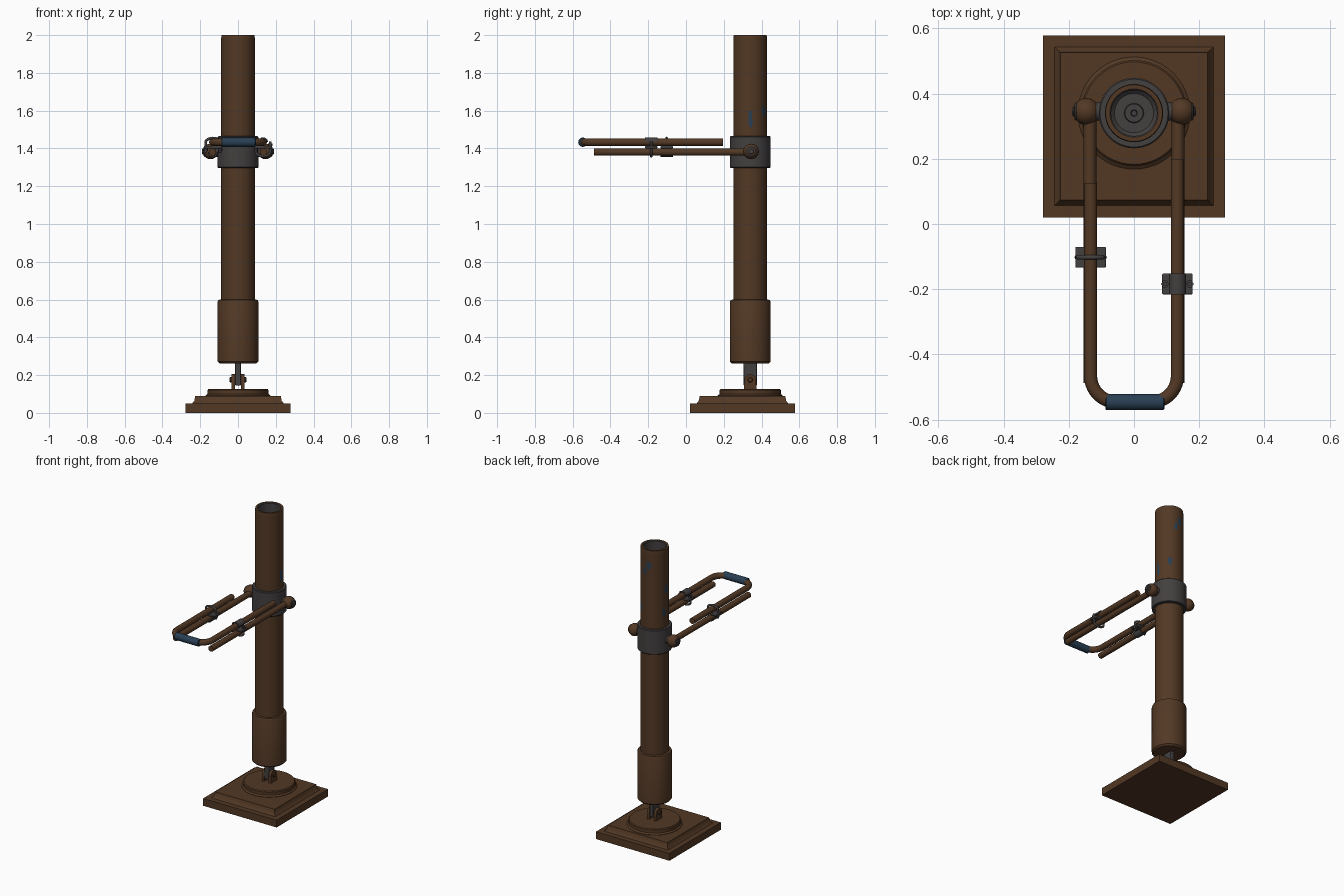
import bpy, bmesh, math
from mathutils import Vector

if "Cube" in bpy.data.objects:
    bpy.data.objects.remove(bpy.data.objects["Cube"])

AX = 0.34   # y position of the tube axis


def material(name, rgb):
    m = bpy.data.materials.new(name)
    m.diffuse_color = (*rgb, 1)
    m.use_nodes = True
    m.node_tree.nodes["Principled BSDF"].inputs["Base Color"].default_value = m.diffuse_color
    return m


BROWN = material("rusty brown", (0.085, 0.040, 0.018))
GREY = material("dark grey metal", (0.056, 0.050, 0.050))
BLUE = material("worn blue paint", (0.022, 0.050, 0.088))


def finish(name, bm, mats, loc=(0, 0, 0), bevel=0):
    bmesh.ops.recalc_face_normals(bm, faces=bm.faces)
    me = bpy.data.meshes.new(name)
    bm.to_mesh(me)
    bm.free()
    for m in mats:
        me.materials.append(m)
    ob = bpy.data.objects.new(name, me)
    ob.location = loc
    bpy.context.collection.objects.link(ob)
    bpy.ops.object.select_all(action='DESELECT')
    ob.select_set(True)
    bpy.context.view_layer.objects.active = ob
    bpy.ops.object.shade_smooth_by_angle(angle=math.radians(35))
    if bevel:
        b = ob.modifiers.new("bevel", 'BEVEL')
        b.width, b.segments = bevel, 2
    return ob


def lathe(name, profile, mats, loc, n=48, turn=0.0, rule=None, axis='Z'):
    """Revolve (radius, height) points; zero radius closes the end."""
    bm = bmesh.new()
    rings = []
    for r, z in profile:
        if r == 0:
            rings.append([bm.verts.new((0, 0, z))] * n)
        else:
            rings.append([bm.verts.new((r * math.cos(turn + 2 * math.pi * i / n),
                                        r * math.sin(turn + 2 * math.pi * i / n), z)) for i in range(n)])
    for k in range(len(rings) - 1):
        a, b = rings[k], rings[k + 1]
        for i in range(n):
            j = (i + 1) % n
            vs = list(dict.fromkeys([a[i], a[j], b[j], b[i]]))
            if len(vs) > 2:
                f = bm.faces.new(vs)
                if rule:
                    f.material_index = rule(f.calc_center_median())
    if axis == 'X':
        for v in bm.verts:
            v.co = Vector((v.co.z, v.co.y, -v.co.x))
    return finish(name, bm, mats, loc)


def box(name, size, loc, mat, bevel=0.004):
    bm = bmesh.new()
    bmesh.ops.create_cube(bm, size=1)
    bmesh.ops.scale(bm, vec=size, verts=bm.verts)
    return finish(name, bm, [mat], loc, bevel)


def rod_x(name, r, x0, x1, y, z, mat, n=24):
    e = min(0.004, r * 0.3) * (1 if x1 > x0 else -1)
    return lathe(name, [(0, x0), (r - abs(e), x0), (r, x0 + e), (r, x1 - e), (r - abs(e), x1), (0, x1)],
                 [mat], (0, y, z), n, axis='X')


def pipe(name, pts, r, mat):
    """Round bar swept along a path."""
    cu = bpy.data.curves.new(name, 'CURVE')
    cu.dimensions = '3D'
    cu.bevel_depth, cu.bevel_resolution, cu.use_fill_caps = r, 4, True
    sp = cu.splines.new('POLY')
    sp.points.add(len(pts) - 1)
    for p, co in zip(sp.points, pts):
        p.co = (*co, 1)
    sp.use_smooth = True
    cu.materials.append(mat)
    ob = bpy.data.objects.new(name, cu)
    bpy.context.collection.objects.link(ob)
    return ob


# stepped square base plate with a round boss
q = math.sqrt(2)
plate = [(0, 0), (0.279, 0), (0.279, 0.05), (0.243, 0.05), (0.232, 0.062), (0.226, 0.09), (0, 0.09)]
lathe("base_plate", [(r * q, z) for r, z in plate], [BROWN], (0, 0.299, 0), 4, math.pi / 4)
lathe("base_boss", [(0.172, 0.085), (0.172, 0.092), (0.162, 0.1), (0.162, 0.12), (0.157, 0.126), (0, 0.127)],
      [BROWN], (0, AX, 0))

# hinge between base and tube
for s in (-1, 1):
    bm = bmesh.new()
    outline = [(-0.034, 0.12), (0.034, 0.12)] + [
        (0.03 * math.cos(math.pi * i / 12), 0.175 + 0.03 * math.sin(math.pi * i / 12)) for i in range(13)]
    face = bm.faces.new([bm.verts.new((0.017 * s, y, z)) for y, z in outline])
    ext = bmesh.ops.extrude_face_region(bm, geom=[face])
    for v in ext['geom']:
        if isinstance(v, bmesh.types.BMVert):
            v.co.x += 0.017 * s
    finish("hinge_ear", bm, [BROWN], (0, AX, 0))
box("hinge_tongue", (0.03, 0.07, 0.125), (0, AX, 0.208), GREY)
rod_x("hinge_pin", 0.014, -0.045, 0.045, AX, 0.175, BROWN)

# lower sleeve
lathe("lower_sleeve", [(0, 0.262), (0.098, 0.262), (0.108, 0.272), (0.108, 0.588), (0.104, 0.598), (0.089, 0.6)],
      [BROWN], (0, AX, 0))

# hollow tube: grey bore, brown outside with a few worn blue patches
PATCHES = [(0, 1.55, 0.14, 0.05), (80, 1.85, 0.2, 0.03), (55, 1.6, 0.15, 0.03), (100, 1.9, 0.25, 0.025),
           (180, 1.72, 0.2, 0.035), (165, 1.57, 0.2, 0.03)]   # angle, height, half width, half height


def tube_colour(c):
    if math.hypot(c.x, c.y) < 0.08:
        return 1
    for deg, z, w, h in PATCHES:
        d = (math.atan2(c.y, c.x) - math.radians(deg) + math.pi) % (2 * math.pi) - math.pi
        if (d / w) ** 2 + ((c.z - z) / h) ** 2 < 0.8 + 0.35 * math.sin(37 * c.z + 9 * d):
            return 2
    return 0


outer = [(0.089, 0.55), (0.089, 1.45)] + [(0.089, 1.46 + 0.0125 * i) for i in range(43)]
bore = [(0.087, 2.0), (0.074, 2.0), (0.07, 1.995), (0.07, 0.65), (0.06, 0.64), (0.03, 0.64),
        (0.028, 0.66), (0.01, 0.66), (0.008, 0.63), (0, 0.63)]
lathe("tube", outer + bore, [BROWN, GREY, BLUE], (0, AX, 0), 64, rule=tube_colour)

# collar around the tube
lathe("collar", [(0.088, 1.297), (0.104, 1.297), (0.108, 1.301), (0.108, 1.461), (0.104, 1.465), (0.088, 1.465)],
      [GREY], (0, AX, 0))

# pivot balls and lower legs
for s in (-1, 1):
    prof = [(0.041 * math.sin(math.pi * i / 16), 0.041 * math.cos(math.pi * i / 16)) for i in range(17)]
    prof[0], prof[-1] = (0, 0.041), (0, -0.041)
    lathe("pivot_ball", prof, [BROWN], (0.146 * s, 0.345, 1.384), 32)
    rod_x("pivot_bolt", 0.028, 0.09 * s, 0.182 * s, 0.345, 1.384, GREY)
    rod_x("pivot_bolt_head", 0.017, 0.18 * s, 0.19 * s, 0.345, 1.384, GREY, 6)
    pipe("lower_leg", [(0.135 * s, 0.33, 1.381), (0.135 * s, -0.487, 1.381)], 0.0195, BROWN)

# upper U-shaped handle, its left end shorter than the right
Z, X, R, FRONT = 1.433, 0.133, 0.08, -0.546
arc = [(R * math.sin(math.pi / 2 * i / 10), R * math.cos(math.pi / 2 * i / 10)) for i in range(11)]
path = [(-X, 0.125, Z)] + [(-X + R - c, FRONT + R - s, Z) for s, c in arc]
path += [(X - R + c, FRONT + R - s, Z) for s, c in reversed(arc)] + [(X, 0.197, Z)]
pipe("upper_handle", path, 0.02, BROWN)
rod_x("blue_grip", 0.0245, -0.088, 0.094, FRONT, Z, BLUE)


# clamps: saddle plate on one rod, U-bolt round the other, nuts at the ends
def clamp(x, y, up):
    d = 1 if up else -1
    zs, zb = (1.381, Z) if up else (Z, 1.381)     # saddle rod, bolted rod
    box("clamp_plate", (0.094, 0.064, 0.014), (x, y, 1.407), GREY)
    bm = bmesh.new()
    rows = []
    for k in range(13):
        a = math.pi * k / 12
        c, s = math.cos(a), -d * math.sin(a)
        rows.append([bm.verts.new((r * c, yy, r * s)) for r, yy in
                     ((0.019, -0.032), (0.026, -0.032), (0.026, 0.032), (0.019, 0.032))])
    for p, n in zip(rows, rows[1:]):
        for i in range(4):
            j = (i + 1) % 4
            bm.faces.new((p[i], p[j], n[j], n[i]))
    bm.faces.new(rows[0])
    bm.faces.new(rows[-1])
    finish("clamp_saddle", bm, [GREY], (x, y, zs))
    w, end = 0.038, zs - d * 0.004
    bend = [(w * math.cos(math.pi * i / 16), 0.022 * math.sin(math.pi * i / 16)) for i in range(17)]
    pipe("clamp_bolt", [(x + w, y, end)] + [(x + c, y, zb + d * s) for c, s in bend] + [(x - w, y, end)],
         0.007, GREY)
    for s in (-1, 1):
        lathe("clamp_nut", [(0, -0.007), (0.012, -0.007), (0.012, 0.007), (0, 0.007)], [GREY],
              (x + w * s, y, 1.407 - d * 0.013), 6)


clamp(-0.133, -0.102, True)
clamp(0.133, -0.184, False)
